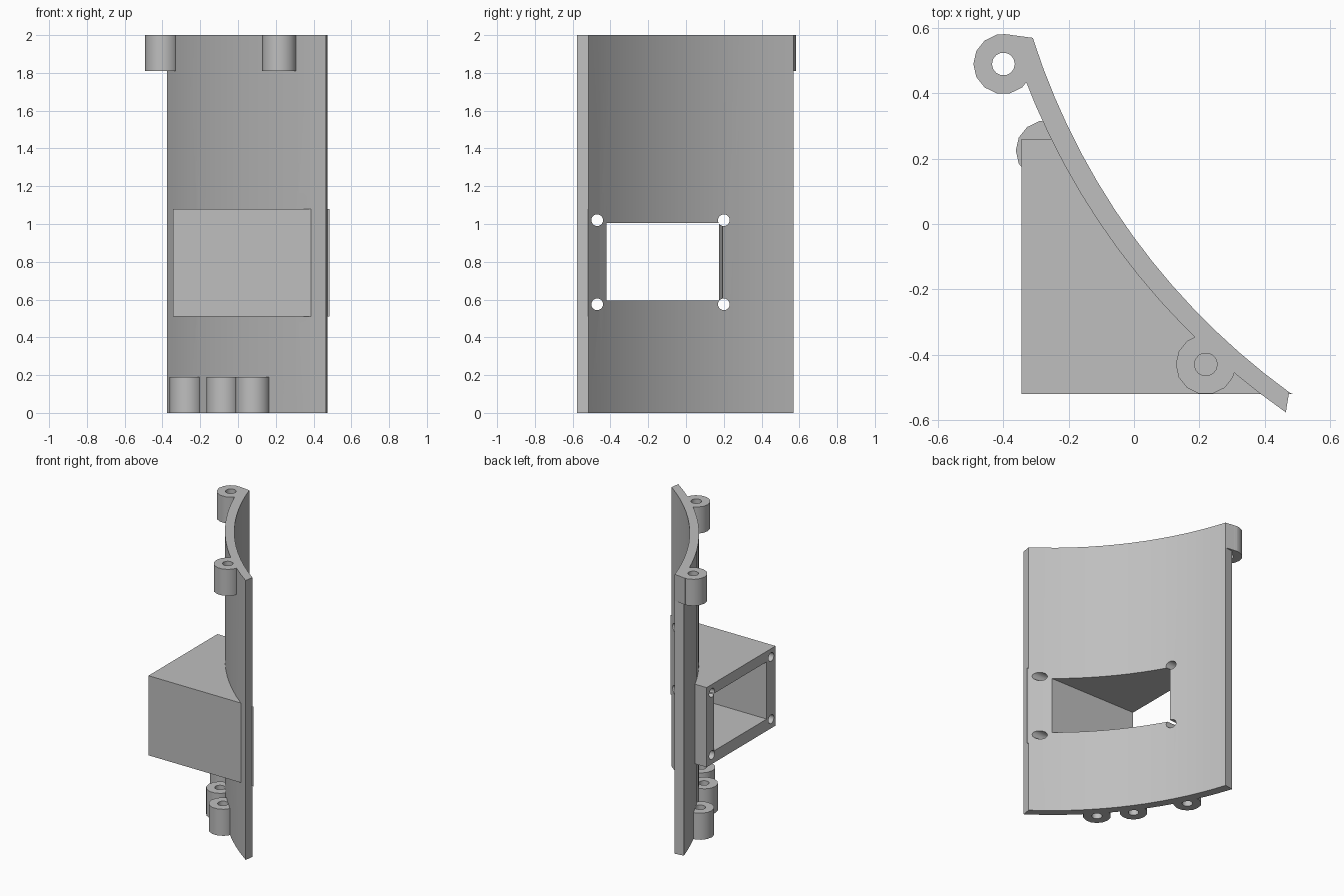
import bpy, bmesh, math
from mathutils import Matrix, Vector

cube = bpy.data.objects.get("Cube")
if cube:
    bpy.data.objects.remove(cube, do_unlink=True)

grey = bpy.data.materials.new("plain grey")
grey.use_nodes = True
COLOUR = (0.52, 0.52, 0.52, 1)
grey.diffuse_color = COLOUR
grey.node_tree.nodes["Principled BSDF"].inputs["Base Color"].default_value = COLOUR

CENTRE = Vector((1.735, 1.223))  # axis of the curved panel


def finish(name, bm):
    bmesh.ops.recalc_face_normals(bm, faces=bm.faces)
    mesh = bpy.data.meshes.new(name)
    bm.to_mesh(mesh)
    bm.free()
    mesh.materials.append(grey)
    obj = bpy.data.objects.new(name, mesh)
    bpy.context.collection.objects.link(obj)
    return obj


def prism(name, outline, z0, z1):
    bm = bmesh.new()
    face = bm.faces.new([bm.verts.new((x, y, z0)) for x, y in outline])
    top = bmesh.ops.extrude_face_region(bm, geom=[face])["geom"]
    bmesh.ops.translate(bm, vec=(0, 0, z1 - z0),
                        verts=[v for v in top if isinstance(v, bmesh.types.BMVert)])
    return finish(name, bm)


def arc(start, end, steps=14):
    """Points swept about the panel axis from start to end."""
    a, b = Vector(start) - CENTRE, Vector(end) - CENTRE
    t0, t1 = math.atan2(a.y, a.x), math.atan2(b.y, b.x)
    points = []
    for i in range(steps + 1):
        f = i / steps
        t, r = t0 + (t1 - t0) * f, a.length + (b.length - a.length) * f
        points.append(CENTRE + Vector((math.cos(t), math.sin(t))) * r)
    return points


def lug(name, x, y, z0, z1, radius=0.092, bore=0.035, sides=14):
    """Round boss with a vertical through hole."""
    bm = bmesh.new()
    rings = []
    for r, z in ((radius, z0), (radius, z1), (bore, z1), (bore, z0)):
        rings.append([bm.verts.new((x + r * math.cos(math.tau * i / sides),
                                    y + r * math.sin(math.tau * i / sides), z))
                      for i in range(sides)])
    for k in range(4):
        low, high = rings[k], rings[(k + 1) % 4]
        for i in range(sides):
            j = (i + 1) % sides
            bm.faces.new((low[i], low[j], high[j], high[i]))
    return finish(name, bm)


def screw_cutter(y, z):
    bm = bmesh.new()
    bmesh.ops.create_cone(bm, cap_ends=True, segments=20, radius1=0.031, radius2=0.031,
                          depth=1.6, matrix=Matrix.Translation((0, y, z))
                          @ Matrix.Rotation(math.pi / 2, 4, "Y"))
    return finish("screw_cutter", bm)


# Curved panel, concave towards the back left
panel = prism("curved_panel",
              arc((-0.31, 0.57), (0.475, -0.515)) + arc((0.465, -0.577), (-0.375, 0.56)), 0, 2)

# Box duct ending against the concave face, with its tip past the panel edge
duct = prism("box_duct",
             [(-0.345, 0.26), (-0.345, -0.52), (0.485, -0.52)]
             + arc((0.455, -0.508), (-0.192, 0.26)), 0.51, 1.08)

# Rectangular opening and four screw holes through duct and panel
cutters = [prism("opening_cutter",
                 [(-0.6, -0.42), (0.6, -0.42), (0.6, 0.195),
                  (-0.13, 0.195), (-0.345, 0.175), (-0.6, 0.175)], 0.595, 1.005)]
cutters += [screw_cutter(y, z) for y in (-0.47, 0.2) for z in (0.575, 1.02)]
for part in (panel, duct):
    bpy.context.view_layer.objects.active = part
    for cutter in cutters:
        cut = part.modifiers.new("cut", "BOOLEAN")
        cut.operation = "DIFFERENCE"
        cut.solver = "EXACT"
        cut.object = cutter
        bpy.ops.object.modifier_apply(modifier=cut.name)
for cutter in cutters:
    bpy.data.objects.remove(cutter, do_unlink=True)

# Hinge lugs at the top and bottom
parts = [panel, duct,
         lug("top_back_lug", -0.40, 0.49, 1.81, 2),
         lug("top_front_lug", 0.22, -0.43, 1.81, 2),
         prism("top_back_gusset", [(-0.40, 0.582), (-0.40, 0.535), (-0.35, 0.52),
                                   (-0.35, 0.47), (-0.32, 0.44), (-0.31, 0.57)], 1.81, 2)]
for i, (x, y) in enumerate(((-0.27, 0.225), (-0.075, -0.095), (0.08, -0.285))):
    parts.append(lug(f"bottom_lug_{i + 1}", x, y, 0, 0.19))

# Smooth curves, sharp corners
bpy.ops.object.select_all(action="DESELECT")
for part in parts:
    part.select_set(True)
bpy.context.view_layer.objects.active = panel
bpy.ops.object.shade_smooth_by_angle(angle=math.radians(30))
